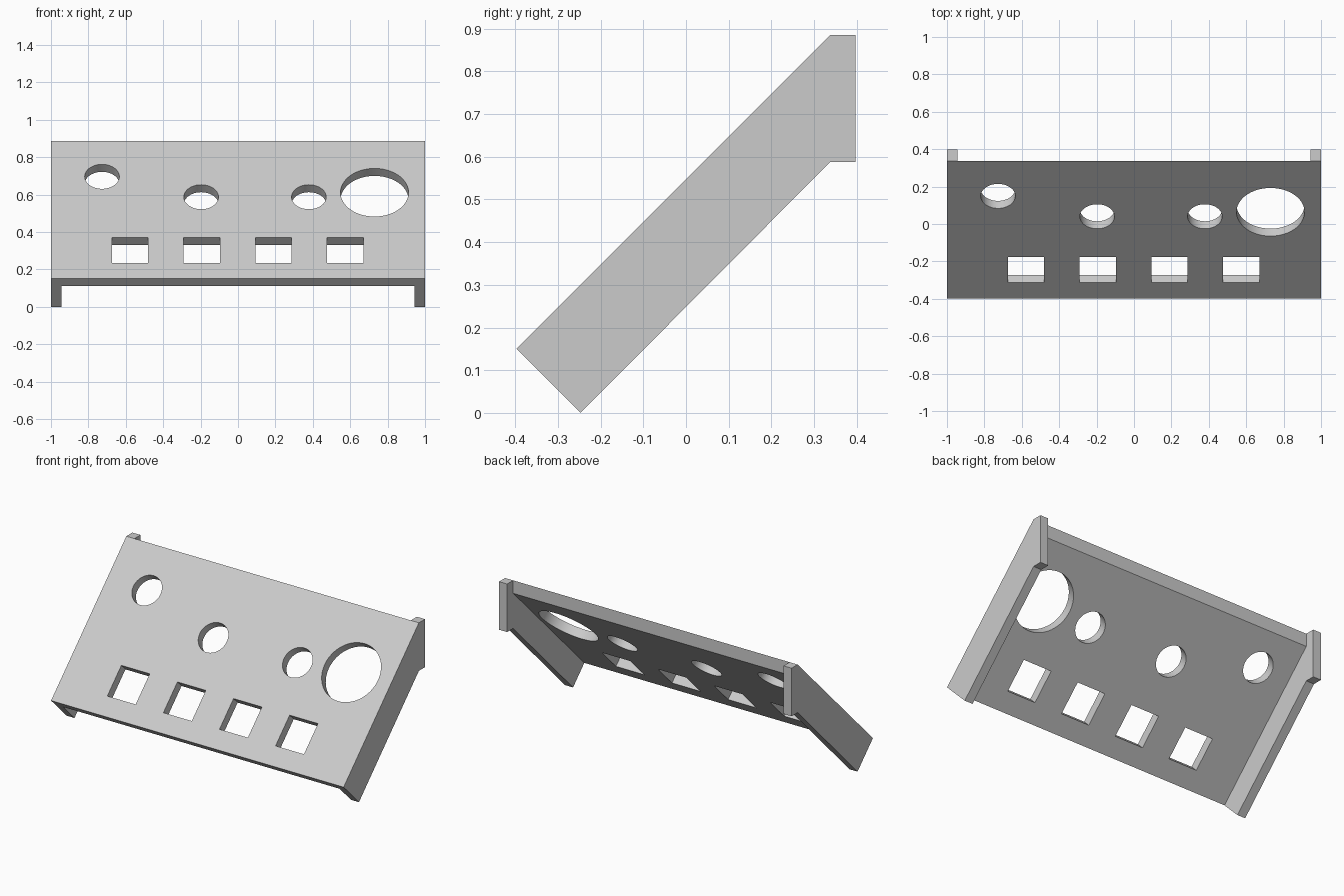
import bpy, bmesh
from math import radians
from mathutils import Matrix, Vector

if "Cube" in bpy.data.objects:
    bpy.data.objects.remove(bpy.data.objects["Cube"], do_unlink=True)

grey = bpy.data.materials.new("plain_grey")
grey.use_nodes = True
colour = (0.6, 0.6, 0.6, 1)
grey.diffuse_color = colour
grey.node_tree.nodes["Principled BSDF"].inputs["Base Color"].default_value = colour


def finish(name, bm):
    """Turn a bmesh into a named object with outward normals."""
    bmesh.ops.recalc_face_normals(bm, faces=bm.faces)
    mesh = bpy.data.meshes.new(name)
    bm.to_mesh(mesh)
    bm.free()
    mesh.materials.append(grey)
    obj = bpy.data.objects.new(name, mesh)
    bpy.context.collection.objects.link(obj)
    return obj


def extrude_profile(name, points, half_width):
    """Extrude a (y, z) outline symmetrically along x."""
    bm = bmesh.new()
    face = bm.faces.new([bm.verts.new((-half_width, y, z)) for y, z in points])
    out = bmesh.ops.extrude_face_region(bm, geom=[face])
    moved = [v for v in out["geom"] if isinstance(v, bmesh.types.BMVert)]
    bmesh.ops.translate(bm, verts=moved, vec=(2 * half_width, 0, 0))
    return finish(name, bm)


def cut(target, cutter):
    """Subtract a cutter from the target and discard it."""
    cutter.hide_render = True
    mod = target.modifiers.new("cut", "BOOLEAN")
    mod.operation = "DIFFERENCE"
    mod.solver = "EXACT"
    mod.object = cutter
    bpy.context.view_layer.objects.active = target
    bpy.ops.object.modifier_apply(modifier=mod.name)
    bpy.data.objects.remove(cutter, do_unlink=True)


FRONT, BACK, CREST = -0.397, 0.338, 0.885
SLOPE = CREST - BACK          # z - y on the sloped upper surface
WALL, THICK = 0.055, 0.08     # side wall width, vertical panel thickness

# Panel body: the full side outline, with rear mounting feet
panel = extrude_profile("sloped_panel", [
    (FRONT, FRONT + SLOPE), (FRONT + 0.15, 0), (BACK, 0.588),
    (-FRONT, 0.588), (-FRONT, CREST), (BACK, CREST)], 1)

# Hollow out the underside, leaving the plate and two side walls
under = SLOPE - THICK
cut(panel, extrude_profile("underside_cutter", [
    (-0.8, under - 0.8), (BACK, BACK + under), (BACK, 1.1),
    (0.6, 1.1), (0.6, under - 0.8)], 1 - WALL))


def opening(x, z, size, sides):
    """Cut a hole square to the sloped surface, centred at (x, z) on it."""
    bm = bmesh.new()
    radius = size / 2 if sides > 4 else size / 2 ** 0.5
    bmesh.ops.create_cone(bm, cap_ends=True, segments=sides, radius1=radius,
                          radius2=radius, depth=0.16)
    if sides == 4:
        # Line the square up with the panel edges
        if any(abs(v.co.x) < 0.001 for v in bm.verts):
            bm.transform(Matrix.Rotation(radians(45), 4, "Z"))
    bm.transform(Matrix.Translation(Vector((x, z - SLOPE, z)))
                 @ Matrix.Rotation(radians(45), 4, "X"))
    cut(panel, finish("opening_cutter", bm))


# Round openings
for x, z, size in [(-0.727, 0.696, 0.185), (-0.197, 0.587, 0.185),
                   (0.379, 0.587, 0.185), (0.73, 0.611, 0.364)]:
    opening(x, z, size, 64)

# Row of square openings
for i in range(4):
    opening(-0.577 + i * 0.3835, 0.302, 0.194, 4)

bpy.ops.object.select_all(action="DESELECT")
panel.select_set(True)
bpy.context.view_layer.objects.active = panel
bpy.ops.object.shade_smooth_by_angle(angle=radians(30))
